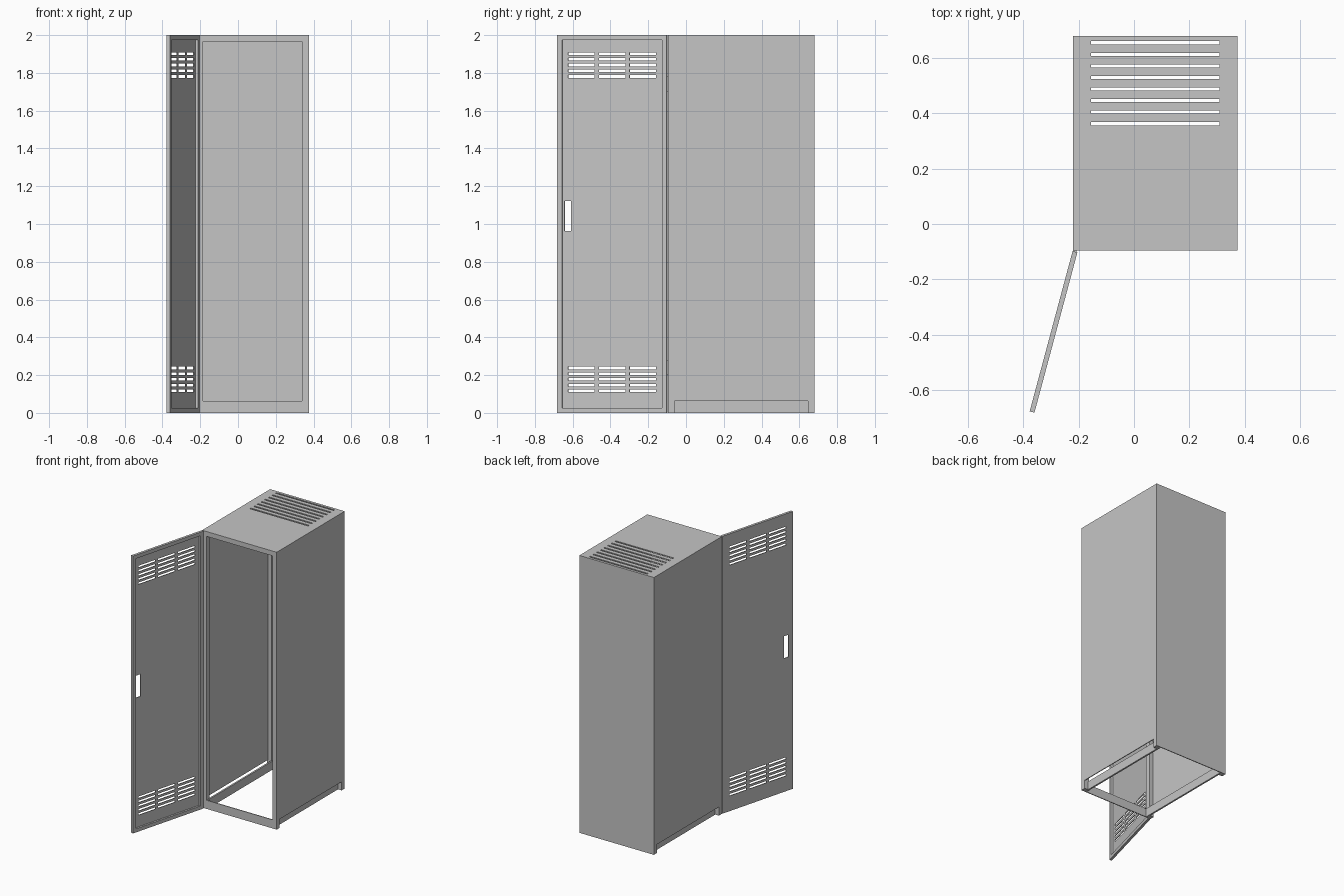
import bpy
import bmesh
from math import radians
from mathutils import Matrix, Vector

cube = bpy.data.objects.get("Cube")
if cube:
    bpy.data.objects.remove(cube, do_unlink=True)

# One painted sheet-steel colour
GREY = (0.56, 0.56, 0.56, 1)
steel = bpy.data.materials.new("grey_steel")
steel.use_nodes = True
steel.diffuse_color = GREY
steel.node_tree.nodes["Principled BSDF"].inputs["Base Color"].default_value = GREY


def finish(name, bm, matrix=None):
    bmesh.ops.recalc_face_normals(bm, faces=bm.faces)
    mesh = bpy.data.meshes.new(name)
    bm.to_mesh(mesh)
    bm.free()
    mesh.materials.append(steel)
    obj = bpy.data.objects.new(name, mesh)
    bpy.context.collection.objects.link(obj)
    if matrix:
        obj.matrix_world = matrix
    return obj


def box(name, x, y, z, matrix=None):
    bm = bmesh.new()
    bmesh.ops.create_cube(bm, size=1)
    for v in bm.verts:
        v.co = [r[0] + (c + 0.5) * (r[1] - r[0]) for c, r in zip(v.co, (x, y, z))]
    return finish(name, bm, matrix)


def sheet(name, width, height, holes, offset, matrix=None):
    """Flat sheet with rectangular holes, thickened along the offset vector."""
    us = sorted({*width, *(u for h in holes for u in h[:2])})
    vs = sorted({*height, *(v for h in holes for v in h[2:])})
    bm = bmesh.new()
    grid = [[bm.verts.new((u, v, 0)) for v in vs] for u in us]
    for i in range(len(us) - 1):
        for j in range(len(vs) - 1):
            u, v = (us[i] + us[i + 1]) / 2, (vs[j] + vs[j + 1]) / 2
            if not any(a < u < b and c < v < d for a, b, c, d in holes):
                bm.faces.new((grid[i][j], grid[i + 1][j],
                              grid[i + 1][j + 1], grid[i][j + 1]))
    loose = [v for v in bm.verts if not v.link_faces]
    bmesh.ops.delete(bm, geom=loose, context="VERTS")
    new = bmesh.ops.extrude_face_region(bm, geom=bm.faces[:])["geom"]
    bmesh.ops.translate(bm, vec=(0, 0, offset),
                        verts=[g for g in new if isinstance(g, bmesh.types.BMVert)])
    return finish(name, bm, matrix)


def axes(u, v, w, origin):
    m = Matrix((u, v, w)).transposed().to_4x4()
    m.translation = Vector(origin)
    return m


# Cabinet dimensions
L, R = -0.22, 0.375
F, B = -0.095, 0.68
H, T, POST, FOOT = 2.0, 0.006, 0.035, 0.062

# Roof with vent slots
slots = [(-0.155, 0.31, y - 0.006, y + 0.006)
         for y in (0.363 + 0.0417 * i for i in range(8))]
sheet("roof", (L, R), (F, B), slots, -T, Matrix.Translation((0, 0, H)))

# Back panel
box("back_panel", (L, R), (B - T, B), (0, H - T))

# Front surround with the door opening
sheet("front_frame", (L, R), (0, H - T), [(L + POST, R - POST, FOOT, H - POST)], T,
      axes((1, 0, 0), (0, 0, 1), (0, 1, 0), (0, F, 0)))

# Side panels raised between the feet, with posts and inset base rails
for side, x, d in (("right", L, 1), ("left", R, -1)):
    def span(a, b):
        return tuple(sorted((x + d * a, x + d * b)))
    sheet(side + "_side_panel", (F + T, B - T), (0, H - T),
          [(F + POST, B - POST, 0, FOOT)], d * T,
          axes((0, 1, 0), (0, 0, 1), (1, 0, 0), (x, 0, 0)))
    box(side + "_front_post", span(T, POST), (F + T, F + POST), (0, H - T))
    box(side + "_rear_post", span(T, POST), (B - POST, B - T), (0, H - T))
    box(side + "_base_rail", span(POST - T, POST + T), (F + T, B - T), (0, FOOT))

# Door: local x runs from hinge to handle, local y is up, local z faces inward
DOOR, DEPTH, LIP = 0.6, 0.018, 0.026
turn = Matrix.Rotation(radians(-15), 3, "Z")
hinge = axes(turn @ Vector((0, -1, 0)), (0, 0, 1), turn @ Vector((1, 0, 0)),
             (-0.222, -0.098, 0))

# Louvre slots in two groups of three columns, plus the handle cut-out
holes = [(0.527, 0.563, 0.962, 1.122)]
for base in (0.117, 1.781):
    for row in range(5):
        z = base + 0.0302 * row
        for u in (0.061, 0.23, 0.398):
            holes.append((u, u + 0.145, z - 0.007, z + 0.007))
sheet("door_panel", (0, DOOR), (0, H), holes, 0.005, hinge)

# Folded lip around the inside of the door
lip = [(LIP, DOOR - LIP, LIP, H - LIP)]
sheet("door_lip", (0, DOOR), (0, H), lip, DEPTH - 0.005,
      hinge @ Matrix.Translation((0, 0, 0.005)))

# Hinge pins joining door and frame
for name, z in (("lower_hinge", 0.2), ("upper_hinge", 1.7)):
    box(name, (L + 0.002, L + 0.012), (F - 0.008, F), (z, z + 0.08))
